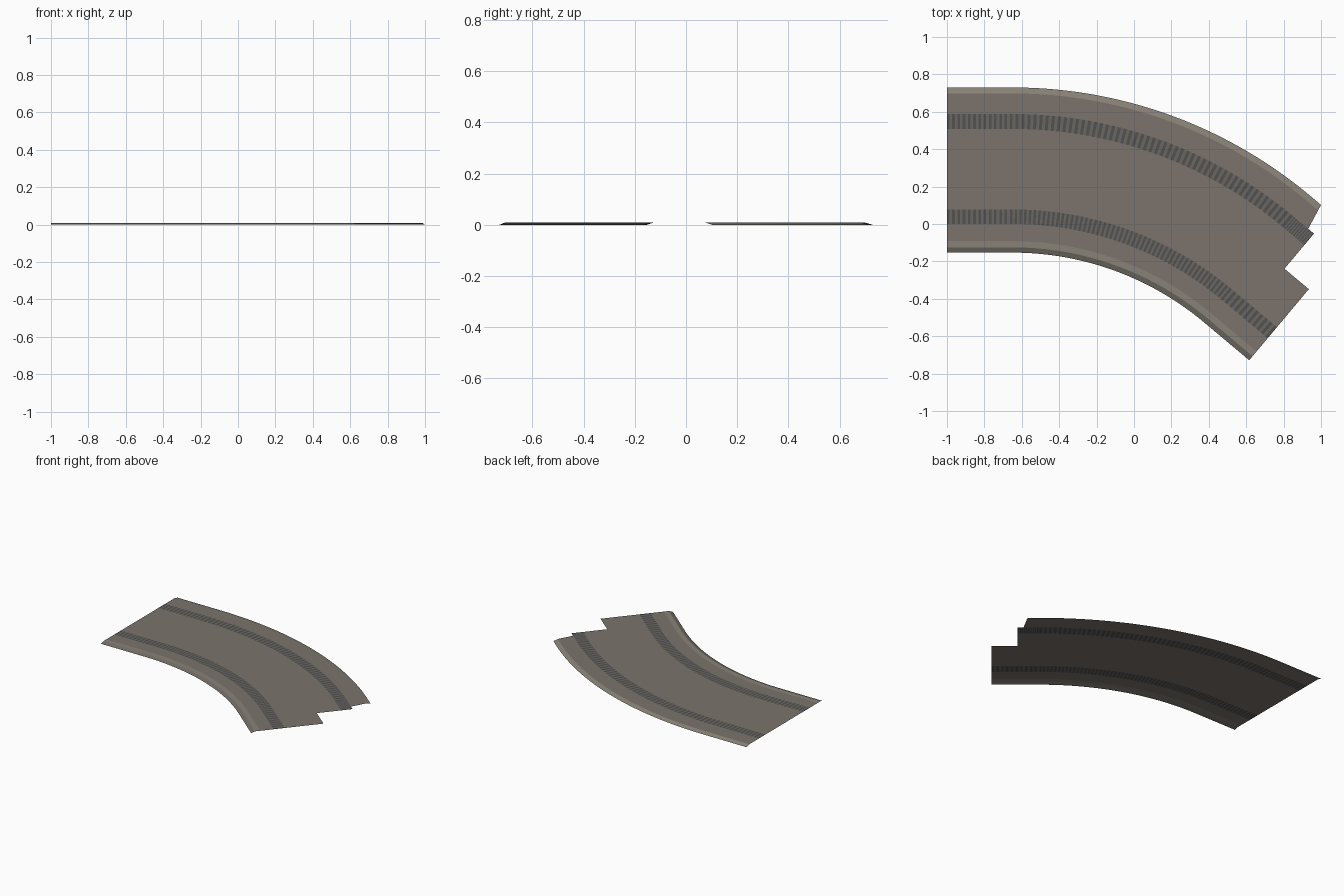
import bpy, bmesh, math

if "Cube" in bpy.data.objects:
    bpy.data.objects.remove(bpy.data.objects["Cube"])

CX, CY = -0.65, -1.747          # centre of the bend
SWEEP = math.radians(40)
H = 0.009                       # deck height
N_IN, N_ARC, N_OUT = 25, 100, 20


def material(name, rgb):
    m = bpy.data.materials.new(name)
    m.diffuse_color = (*rgb, 1)
    m.use_nodes = True
    m.node_tree.nodes["Principled BSDF"].inputs["Base Color"].default_value = m.diffuse_color
    return m


DECK = material("dusty_deck", (0.20, 0.175, 0.15))
KERB = material("pale_kerb", (0.25, 0.225, 0.185))
RIM = material("rim", (0.17, 0.155, 0.13))
DARK = material("track_dark", (0.085, 0.083, 0.08))
MID = material("track_mid", (0.14, 0.135, 0.125))


def path(r, end):
    """Straight lead-in, circular bend, straight tail of length end."""
    pts = [(-1 + (CX + 1) * i / N_IN, CY + r) for i in range(N_IN)]
    for i in range(N_ARC + 1):
        a = SWEEP * i / N_ARC
        pts.append((CX + r * math.sin(a), CY + r * math.cos(a)))
    x, y = pts[-1]
    for i in range(1, N_OUT + 1):
        u = end * i / N_OUT
        pts.append((x + u * math.cos(SWEEP), y - u * math.sin(SWEEP)))
    return pts


def part(name, lanes, *mats):
    """lanes: (inner, outer) edges, each edge = radius, height, tail length."""
    bm = bmesh.new()
    for inner, outer in lanes:
        rows = [[bm.verts.new((x, y, z)) for x, y in path(r, e)]
                for r, z, e in (inner, outer)]
        a, b = rows
        for i in range(len(a) - 1):
            f = bm.faces.new((a[i], a[i + 1], b[i + 1], b[i]))
            f.material_index = i % len(mats)
    bmesh.ops.remove_doubles(bm, verts=bm.verts, dist=1e-5)
    me = bpy.data.meshes.new(name)
    bm.to_mesh(me)
    bm.free()
    for m in mats:
        me.materials.append(m)
    ob = bpy.data.objects.new(name, me)
    bpy.context.collection.objects.link(ob)


L, S = 0.315, 0.145             # long inner tail, short middle tail

# sloping kerbs along both sides
part("inner_rim", [((1.594, 0, L), (1.622, H, L))], RIM)
part("inner_kerb", [((1.622, H, L), (1.655, H, L))], KERB)
part("outer_kerb", [((2.445, H, 0.082), (2.477, 0, 0.0755))], KERB)

# road surface with the stepped broken end
part("road_deck", [((1.655, H, L), (1.747, H, L)),
                   ((1.825, H, L), (2.09, H, L)),
                   ((2.09, H, S), (2.255, H, S)),
                   ((2.335, H, 0.105), (2.445, H, 0.082))], DECK)

# two ribbed tracks
part("inner_track", [((1.747, H, L), (1.825, H, L))], DARK, MID)
part("outer_track", [((2.255, H, S), (2.335, H, S))], DARK, MID)
